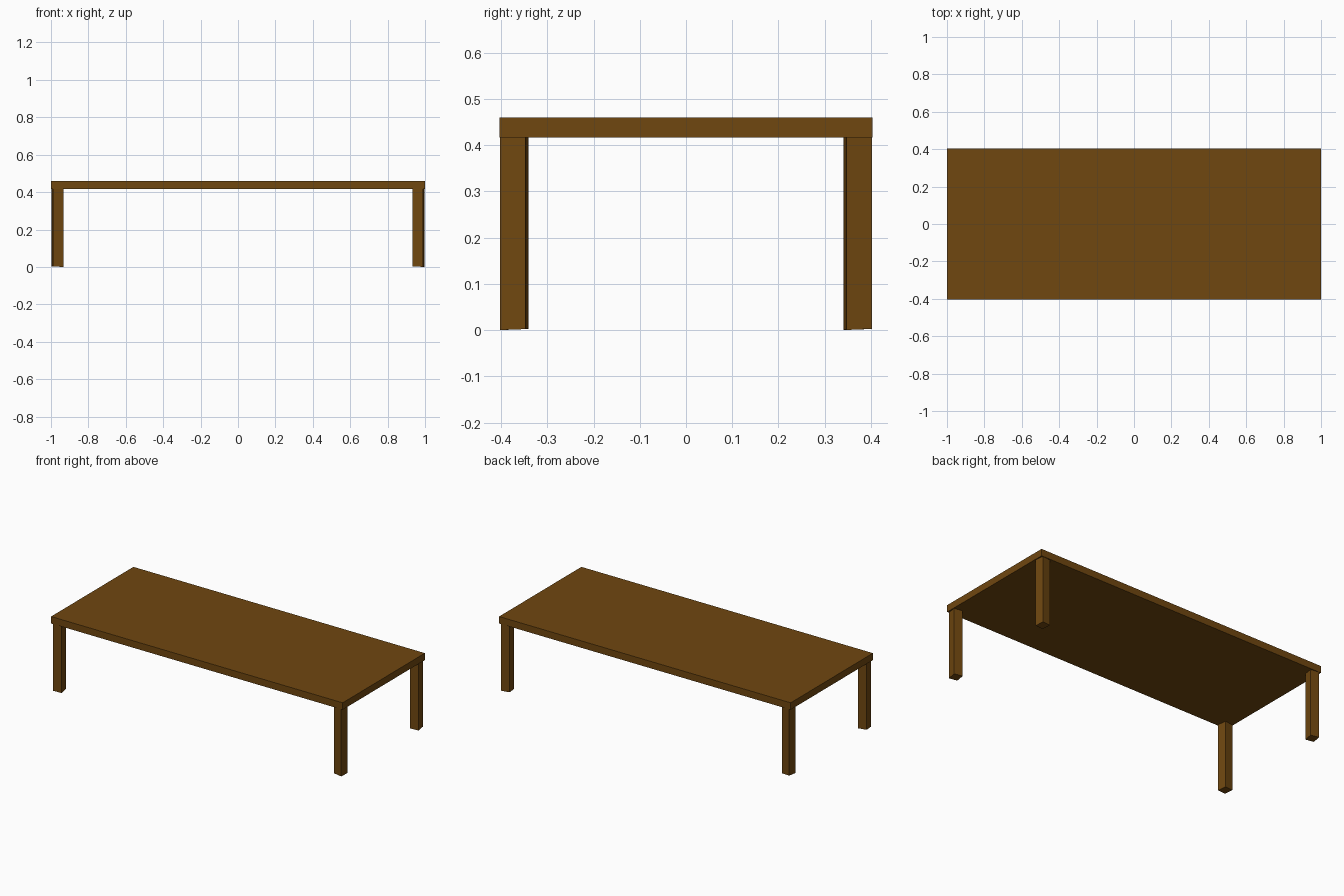
import bpy
from math import radians
from mathutils import Matrix

if "Cube" in bpy.data.objects:
    bpy.data.objects.remove(bpy.data.objects["Cube"])

wood = bpy.data.materials.new("brown_wood")
wood.diffuse_color = (0.16, 0.063, 0.005, 1)
wood.use_nodes = True
wood.node_tree.nodes["Principled BSDF"].inputs["Base Color"].default_value = wood.diffuse_color


def box(name, size, center, turn=0.0):
    bpy.ops.mesh.primitive_cube_add(size=1)
    ob = bpy.context.object
    ob.name = name
    place = (Matrix.Translation(center) @ Matrix.Rotation(turn, 4, 'Z')
             @ Matrix.Diagonal((*size, 1)))
    ob.data.transform(place)
    ob.data.materials.append(wood)
    return ob


# Flat slab top
box("table_top", (2.0, 0.806, 0.043), (0, 0, 0.4385))

# Four square legs, each turned slightly at its corner
LEG_X, LEG_Y, LEG_H = 0.965, 0.371, 0.418
for sx, side in ((-1, "left"), (1, "right")):
    for sy, end in ((-1, "front"), (1, "back")):
        leg = box(f"{end}_{side}_leg", (0.055, 0.055, LEG_H),
                  (sx * LEG_X, sy * LEG_Y, LEG_H / 2),
                  radians(7.5) * sx * sy)
        # Feet are cut a touch out of level
        for v in leg.data.vertices:
            if v.co.z < 0.1:
                dx, dy = v.co.x - sx * LEG_X, v.co.y - sy * LEG_Y
                v.co.z = max(0.0, 0.0025 + 0.04 * (dy - dx))
